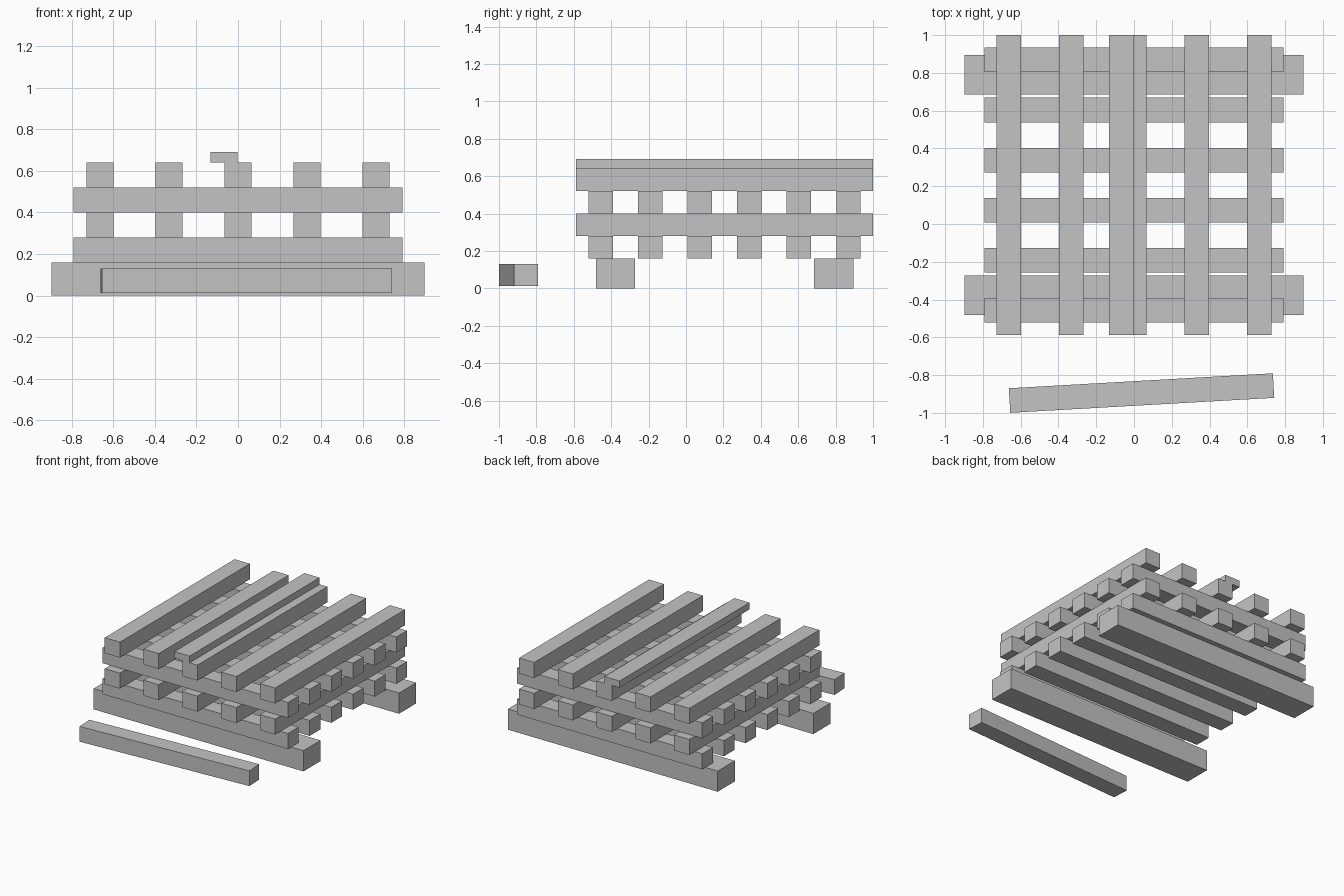
import bpy
import math

if "Cube" in bpy.data.objects:
    bpy.data.objects.remove(bpy.data.objects["Cube"])

grey = bpy.data.materials.new("plain_grey")
grey.diffuse_color = (0.55, 0.55, 0.55, 1.0)
grey.use_nodes = True
grey.node_tree.nodes["Principled BSDF"].inputs["Base Color"].default_value = grey.diffuse_color


def beam(name, centre, size, angle=0.0):
    """Sharp-edged box beam, optionally turned about z."""
    bpy.ops.mesh.primitive_cube_add(size=1, location=centre, rotation=(0, 0, angle))
    ob = bpy.context.object
    ob.name = name
    ob.scale = size
    bpy.ops.object.transform_apply(location=False, rotation=False, scale=True)
    ob.data.materials.append(grey)
    return ob


W, H = 0.13, 0.12          # timber section
BASE = 0.16                # bearer height
MID_Y = 0.206              # centre of the stack
LEN_X, LEN_Y = 1.585, 1.588

# two heavy bearers on the ground
for name, y in (("front_bearer", -0.378), ("back_bearer", 0.79)):
    beam(name, (0, y, BASE / 2), (1.796, 0.209, BASE))

# four alternating layers of timber
for layer in range(4):
    z = BASE + H * (layer + 0.5)
    if layer % 2 == 0:
        for i in range(6):
            y = MID_Y + (i - 2.5) * 0.265
            beam(f"cross_timber_{layer + 1}_{i + 1}", (0, y, z), (LEN_X, W, H))
    else:
        for i in range(5):
            x = (i - 2) * 0.332
            beam(f"long_timber_{layer + 1}_{i + 1}", (x, MID_Y, z), (W, LEN_Y, H))

# thin board lying off-centre on the top layer
beam("top_board", (-0.067, MID_Y, 0.666), (W, LEN_Y, 0.052))

# loose timber in front of the stack
beam("loose_timber", (0.04, -0.895, 0.071), (1.40, W, 0.118), math.radians(3.24))
